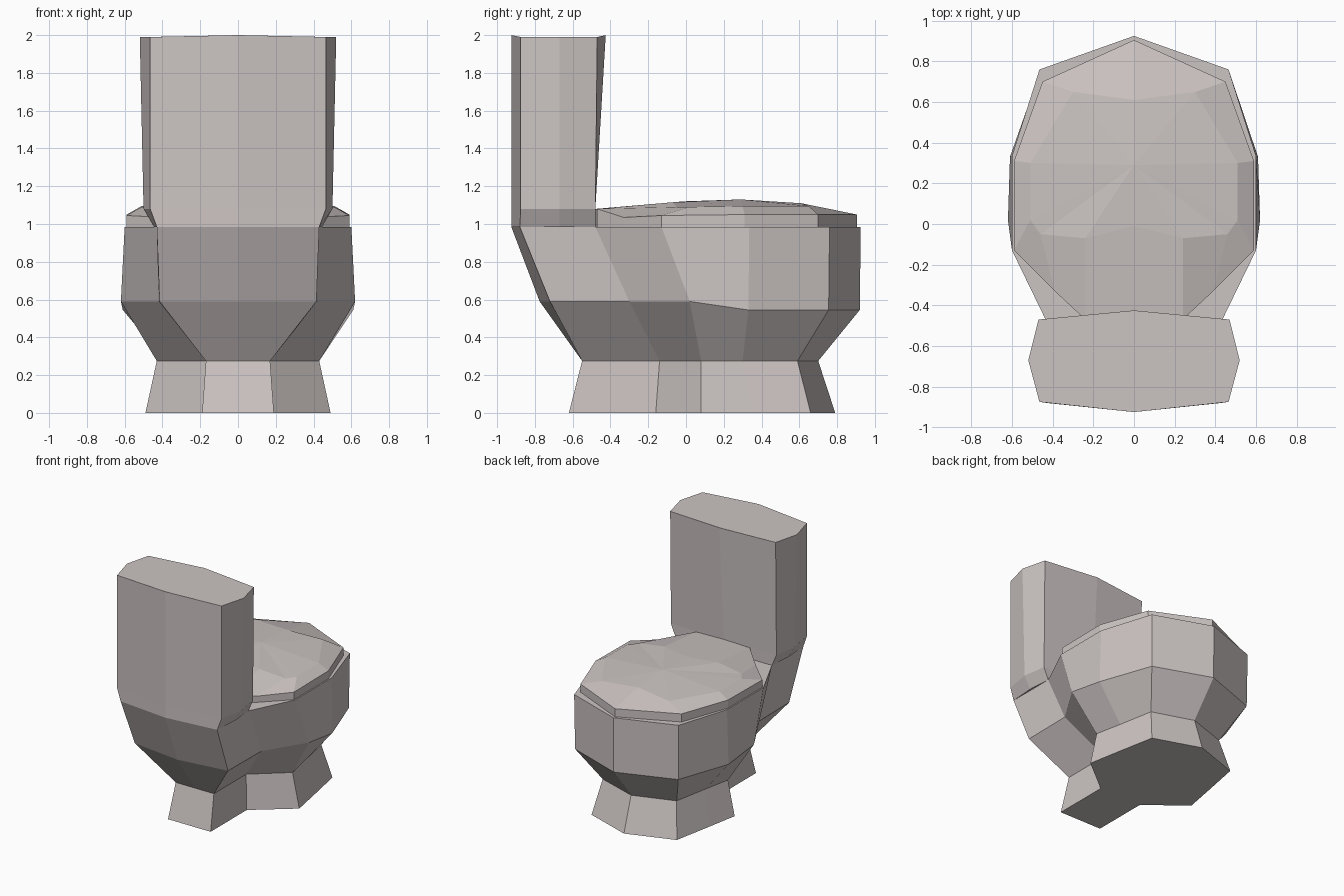
import bpy, bmesh

if "Cube" in bpy.data.objects:
    bpy.data.objects.remove(bpy.data.objects["Cube"])

porcelain = bpy.data.materials.new("warm white porcelain")
porcelain.diffuse_color = (0.60, 0.55, 0.54, 1)
porcelain.use_nodes = True
porcelain.node_tree.nodes["Principled BSDF"].inputs["Base Color"].default_value = porcelain.diffuse_color


def loft(name, half_rings, apex=None):
    """Skin mirrored half outlines (rear centre round to front centre) into a closed solid."""
    bm = bmesh.new()
    rings = []
    for half in half_rings:
        pts = half + [(-x, y, z) for x, y, z in half[-2:0:-1]]
        rings.append([bm.verts.new(p) for p in pts])
    for lo, hi in zip(rings, rings[1:]):
        n = len(lo)
        for i in range(n):
            j = (i + 1) % n
            bm.faces.new((lo[i], lo[j], hi[j], hi[i]))
    bm.faces.new(rings[0][::-1])
    if apex:
        top = bm.verts.new(apex)
        n = len(rings[-1])
        for i in range(n):
            bm.faces.new((rings[-1][i], rings[-1][(i + 1) % n], top))
    else:
        bm.faces.new(rings[-1])
    bmesh.ops.recalc_face_normals(bm, faces=bm.faces[:])
    mesh = bpy.data.meshes.new(name)
    bm.to_mesh(mesh)
    bm.free()
    mesh.materials.append(porcelain)
    obj = bpy.data.objects.new(name, mesh)
    bpy.context.collection.objects.link(obj)
    return obj


def flat(z, *pts):
    return [(x, y, z) for x, y in pts]


# Foot flaring up into the bowl, with a waist under the tank
foot = flat(0, (0, -.62), (.19, -.62), (.19, -.16), (.49, .08), (.44, .35), (.38, .66), (0, .79))
neck = flat(.275, (0, -.55), (.17, -.55), (.17, -.14), (.43, .08), (.385, .30), (.33, .59), (0, .70))
belly = [(0, -.775, .59), (.415, -.72, .59), (.42, -.30, .59), (.62, .02, .59),
         (.61, .33, .545), (.46, .755, .545), (0, .92, .545)]
rim = flat(.985, (0, -.925), (.43, -.88), (.43, -.48), (.60, -.13), (.60, .335), (.465, .76), (0, .925))
loft("bowl", [foot, neck, belly, rim])

# Tank with a chamfered lower edge
tank_foot = flat(.985, (0, -.925), (.43, -.88), (.445, -.67), (.43, -.48), (0, -.48))
tank_low = flat(1.08, (0, -.925), (.465, -.875), (.50, -.67), (.47, -.48), (0, -.48))
tank_top = [(0, -.925, 2), (.465, -.875, 1.99), (.52, -.67, 1.99), (.47, -.47, 1.99), (0, -.425, 2)]
loft("tank", [tank_foot, tank_low, tank_top])

# Domed lid whose rear runs back to the tank
lid_outline = [(0, -.48), (.24, -.47), (.39, -.33), (.59, -.13), (.59, .31), (.45, .70), (0, .905)]
lid_edge = [(x, y, z) for (x, y), z in zip(lid_outline, (1.08, 1.08, 1.035, 1.045, 1.05, 1.05, 1.05))]
lid_dome = [(0, -.01, 1.12), (.24, -.07, 1.115), (.46, -.05, 1.09), (.51, .02, 1.09),
            (.51, .30, 1.095), (.30, .65, 1.095), (0, .61, 1.11)]
loft("lid", [flat(.98, *lid_outline), lid_edge, lid_dome], apex=(0, .29, 1.13))
